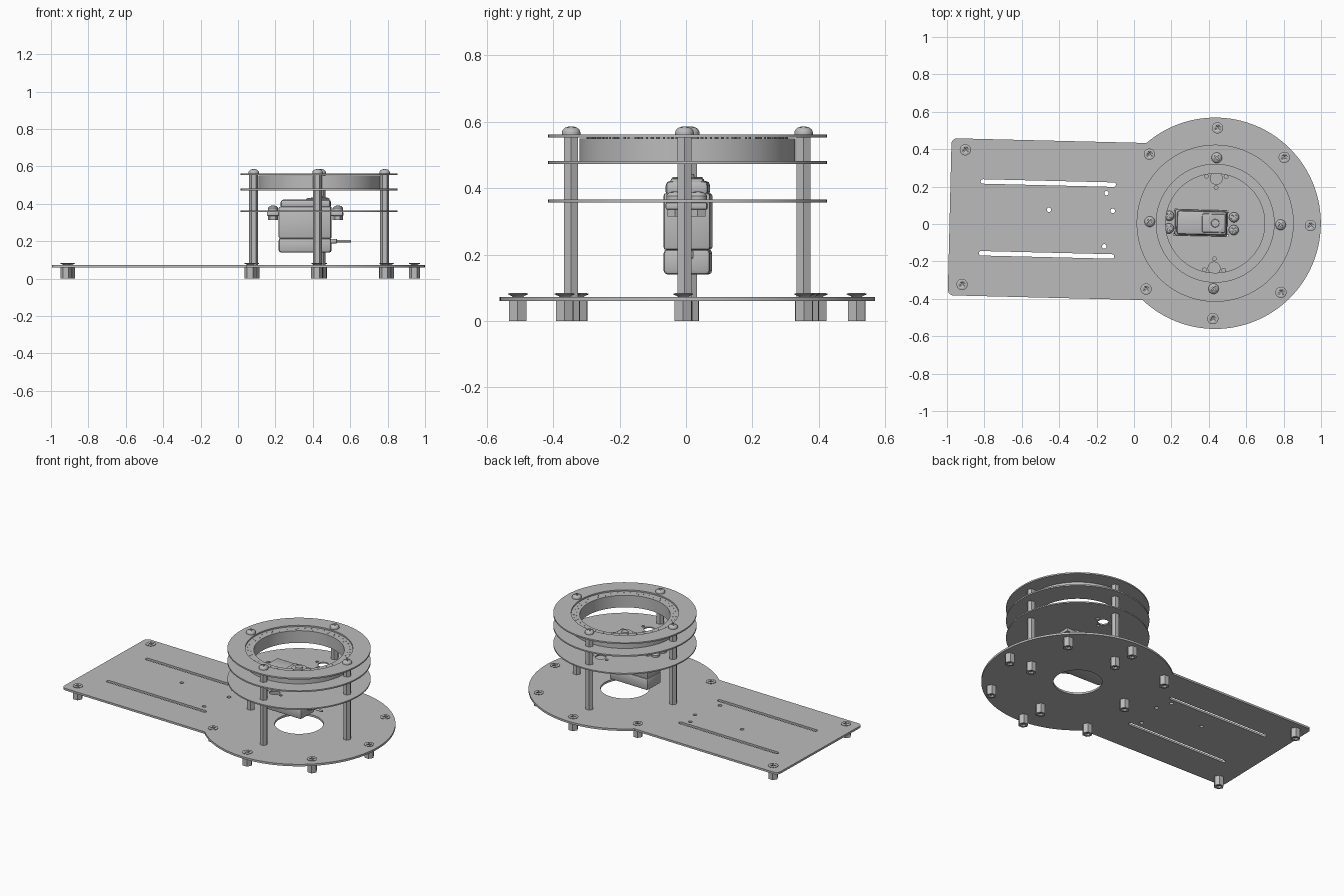
import bpy, bmesh
from math import sin, cos, pi, radians
from mathutils import Matrix, Vector

cube = bpy.data.objects.get("Cube")
if cube:
    bpy.data.objects.remove(cube)

grey = bpy.data.materials.new("plain grey")
grey.use_nodes = True
grey.diffuse_color = (0.5, 0.5, 0.5, 1)
grey.node_tree.nodes["Principled BSDF"].inputs["Base Color"].default_value = (0.5, 0.5, 0.5, 1)

parts = []


def activate(ob):
    bpy.ops.object.select_all(action='DESELECT')
    ob.select_set(True)
    bpy.context.view_layer.objects.active = ob


def register(name, bm):
    me = bpy.data.meshes.new(name)
    bmesh.ops.remove_doubles(bm, verts=bm.verts, dist=1e-5)
    bmesh.ops.recalc_face_normals(bm, faces=bm.faces)
    bm.to_mesh(me)
    bm.free()
    me.materials.append(grey)
    ob = bpy.data.objects.new(name, me)
    bpy.context.collection.objects.link(ob)
    activate(ob)
    bpy.ops.object.shade_smooth_by_angle(angle=radians(30))
    parts.append(ob)
    return ob


def circle(r, x=0, y=0, n=96):
    return [(x + r * cos(2 * pi * i / n), y + r * sin(2 * pi * i / n)) for i in range(n)]


def slot(x, y, half, r):
    arc = [pi * i / 8 - pi / 2 for i in range(9)]
    right = [(x + half + r * cos(a), y + r * sin(a)) for a in arc]
    return right + [(2 * x - px, 2 * y - py) for px, py in right]


def plate(name, loops, z0, z1):
    """Flat sheet: the first loop is the outline, the others are holes."""
    cu = bpy.data.curves.new(name, 'CURVE')
    cu.dimensions = '2D'
    cu.fill_mode = 'BOTH'
    cu.extrude = (z1 - z0) / 2
    for loop in loops:
        sp = cu.splines.new('POLY')
        sp.points.add(len(loop) - 1)
        for p, (x, y) in zip(sp.points, loop):
            p.co = (x, y, 0, 1)
        sp.use_cyclic_u = True
    tmp = bpy.data.objects.new(name + "_curve", cu)
    bpy.context.collection.objects.link(tmp)
    dg = bpy.context.evaluated_depsgraph_get()
    bm = bmesh.new()
    bm.from_mesh(tmp.evaluated_get(dg).to_mesh())
    bpy.data.objects.remove(tmp)
    bmesh.ops.translate(bm, verts=bm.verts, vec=(0, 0, (z0 + z1) / 2))
    return register(name, bm)


def lathe(name, profile, n=24, at=(0, 0, 0)):
    """Revolve (radius, z) points; both ends are closed."""
    bm = bmesh.new()
    rings = [[bm.verts.new((x, y, z)) for x, y in circle(r, n=n)] for r, z in profile]
    for a, b in zip(rings, rings[1:]):
        for i in range(n):
            j = (i + 1) % n
            bm.faces.new((a[i], a[j], b[j], b[i]))
    bm.faces.new(rings[0])
    bm.faces.new(rings[-1])
    ob = register(name, bm)
    ob.location = at
    return ob


def box(name, x0, x1, half_y, z0, z1, bevel=0.008):
    bm = bmesh.new()
    bmesh.ops.create_cube(bm, size=1)
    for v in bm.verts:
        v.co = Vector((x0 + (v.co.x + .5) * (x1 - x0), v.co.y * 2 * half_y, z0 + (v.co.z + .5) * (z1 - z0)))
    bmesh.ops.bevel(bm, geom=bm.edges[:], offset=bevel, segments=2, affect='EDGES', profile=0.5)
    return register(name, bm)


def cross_recess(ob, r, z0, z1):
    """Cut a cross slot in a screw head."""
    for turn in (0, pi / 2):
        cutter = box("recess_cutter", -r, r, 0.003, z0, z1, 0.0005)
        parts.remove(cutter)
        cutter.rotation_euler.z = turn + pi / 4
        m = ob.modifiers.new("recess", 'BOOLEAN')
        m.object = cutter
        m.solver = 'EXACT'
        activate(ob)
        bpy.ops.object.modifier_apply(modifier=m.name)
        bpy.data.objects.remove(cutter)


def repeat(ob, name, spots, z):
    """Place a part on the first spot and linked copies on the rest."""
    for i, (x, y) in enumerate(spots):
        o = ob
        if i:
            o = bpy.data.objects.new(name, ob.data)
            bpy.context.collection.objects.link(o)
            parts.append(o)
        o.location = (x, y, z)


# Base plate: large disc joined to a long arm, rounded corners
R, W, L = 0.565, 0.42, 1.42
a0 = pi - 0.838
outline = [(R * cos(t), R * sin(t)) for t in [-a0 + 2 * a0 * i / 96 for i in range(97)]]
c = 0.03
for side in (1, -1):
    arc = [pi / 2 + i * pi / 12 for i in range(7)]
    pts = [(-L + c + c * cos(t), side * (W - c + c * sin(t))) for t in arc]
    outline += pts[::side]
small_holes = [(-.89, .05), (-.585, .147), (-.549, .053), (-.59, -.138)]
plate("base_plate", [outline, circle(.143), slot(-.897, .193, .35, .012), slot(-.897, -.191, .35, .012)]
      + [circle(.012, x, y, 16) for x, y in small_holes], .06, .073)

# Feet, base screws and posts
post_spots = circle(.35, n=4)
screw_spots = circle(.51, n=8)
screw_spots = [p for i, p in enumerate(screw_spots) if i != 4] + [(-1.345, .36), (-1.345, -.36)]
foot = lathe("hex_foot", [(.016, .012), (.016, 0), (.03, 0), (.03, .06), (.016, .06)], 6)
repeat(foot, "hex_foot", screw_spots + post_spots, 0)
screw = lathe("base_screw", [(.016, 0), (.018, .002), (.03, .007), (.03, .009), (.024, .011)])
cross_recess(screw, .016, .006, .03)
repeat(screw, "base_screw", screw_spots, .073)
post = lathe("hex_post", [(.024, .073), (.024, .555)], 6)
repeat(post, "hex_post", post_spots, 0)
dome = lathe("dome_screw", [(.028, 0), (.028, .006)] + [(.028 * cos(t), .006 + .019 * sin(t)) for t in
             [i * pi / 14 for i in range(1, 7)]])
cross_recess(dome, .016, .015, .05)
repeat(dome, "dome_screw", post_spots, .561)

# Upper deck: two ring plates with the light ring between them
plate("top_ring_plate", [circle(.42), circle(.315)], .553, .562)
plate("lower_ring_plate", [circle(.42), circle(.265)], .472, .481)
plate("light_ring", [circle(.325), circle(.265)], .481, .55)
for r, n in ((.3, 48), (.284, 36)):
    dot = lathe("ring_dot", [(.003, 0), (.003, .003)], 8)
    repeat(dot, "ring_dot", circle(r, n=n), .549)

# Middle plate with the motor opening and cable holes
opening = [(-.22, -.07), (.07, -.07), (.07, .07), (-.22, .07)]
holes = []
for s in (1, -1):
    holes += [circle(.032, 0, s * .24, 24), circle(.01, 0, s * .19, 12)]
    holes += [circle(.01, x, s * .25, 12) for x in (-.052, .052)]
plate("middle_plate", [circle(.42), opening] + holes, .357, .365)

# Servo motor: stacked case, ears, output shaft
box("motor_lower_case", -.215, .065, .07, .14, .216, .012)
box("motor_middle_case", -.215, .065, .07, .214, .385)
box("motor_top_case", -.205, .062, .064, .375, .422, .014)
box("motor_gear_tower", -.07, .055, .05, .41, .43)
lathe("output_shaft", [(.045, .42), (.045, .434), (.022, .434), (.02, .442)])
for name, x0, x1 in (("motor_ear_left", .06, .128), ("motor_ear_right", -.278, -.21)):
    box(name, x0, x1, .062, .335, .357, .005)
ear_spots = [(x, y) for x in (-.247, .1) for y in (-.034, .034)]
ear_head = lathe("ear_screw", [(.027, 0), (.027, .012), (.018, .022), (.008, .025)])
cross_recess(ear_head, .013, .018, .04)
repeat(ear_head, "ear_screw", ear_spots, .365)
repeat(lathe("ear_nut", [(.027, 0), (.027, .022)], 6), "ear_nut", ear_spots, .314)

# Motor cable
box("cable_boot", .06, .095, .02, .188, .212, .004)
cable = lathe("motor_cable", [(.006, 0), (.006, .08)], 12, (.09, 0, .2))
cable.rotation_euler.y = pi / 2

# Set the whole assembly off centre, with a slight turn
bpy.context.view_layer.update()
frame = Matrix.Translation((.434, .004, 0)) @ Matrix.Rotation(radians(-1.4), 4, 'Z')
for ob in parts:
    ob.matrix_world = frame @ ob.matrix_world
